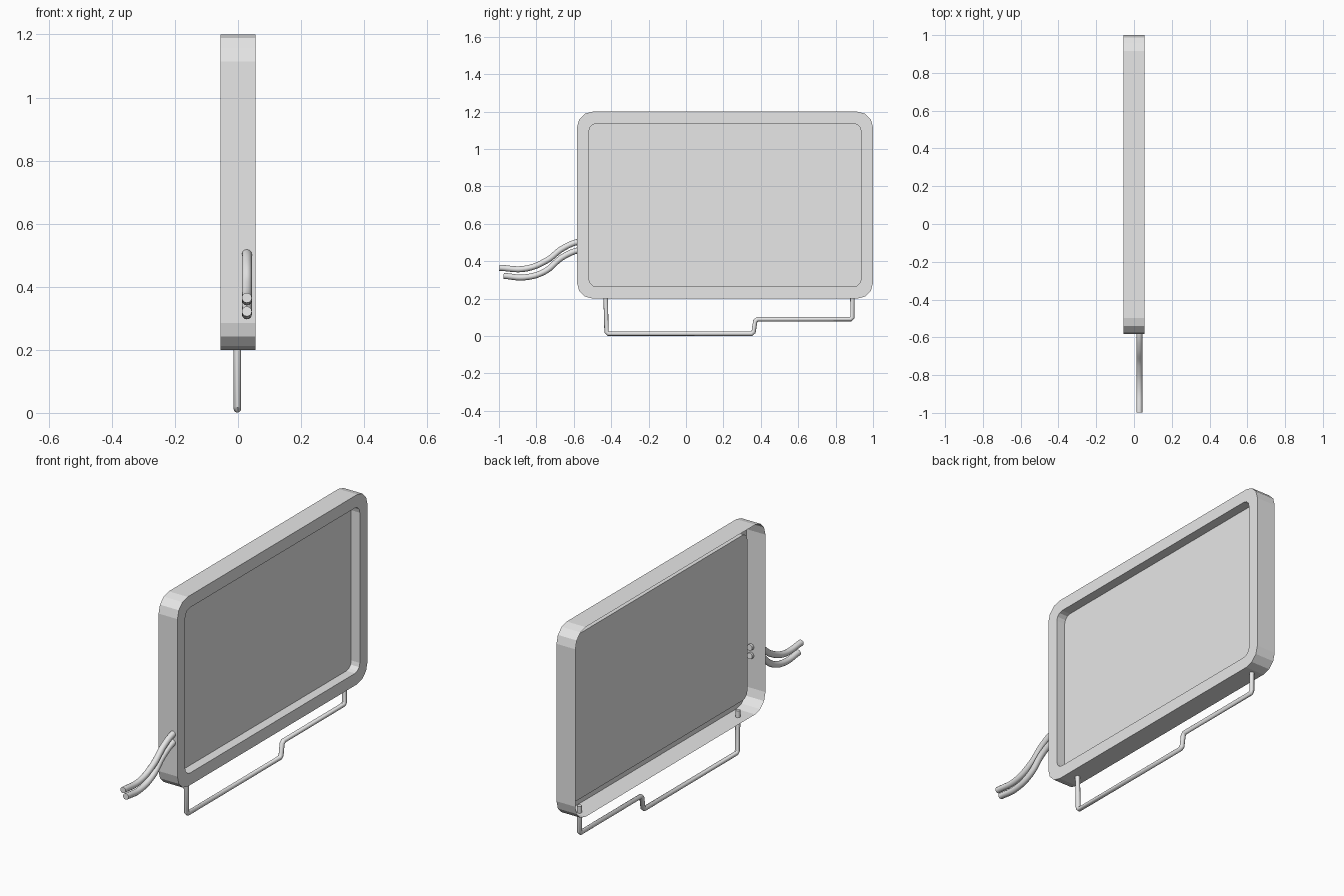
import bpy, bmesh, math

if "Cube" in bpy.data.objects:
    bpy.data.objects.remove(bpy.data.objects["Cube"], do_unlink=True)

grey = bpy.data.materials.new("plain grey")
grey.use_nodes = True
grey.diffuse_color = (0.8, 0.8, 0.8, 1)
grey.node_tree.nodes["Principled BSDF"].inputs["Base Color"].default_value = grey.diffuse_color


def rounded_ring(bm, x, inset, radius, steps=3):
    """Vertices of a rounded rectangle in the plane x, counter-clockwise from +x."""
    y0, y1, z0, z1 = -0.583 + inset, 1.0 - inset, 0.2 + inset, 1.2 - inset
    centres = [(y1 - radius, z1 - radius), (y0 + radius, z1 - radius),
               (y0 + radius, z0 + radius), (y1 - radius, z0 + radius)]
    ring = []
    for corner, (cy, cz) in enumerate(centres):
        for s in range(steps + 1):
            a = math.pi / 2 * (corner + s / steps)
            ring.append(bm.verts.new((x, cy + radius * math.cos(a), cz + radius * math.sin(a))))
    return ring


def finish_mesh(bm, name):
    mesh = bpy.data.meshes.new(name)
    bm.to_mesh(mesh)
    bm.free()
    mesh.materials.append(grey)
    obj = bpy.data.objects.new(name, mesh)
    bpy.context.collection.objects.link(obj)


def tube(name, x, points, radius, kind):
    """Round tube through (y, z) points."""
    curve = bpy.data.curves.new(name, "CURVE")
    curve.dimensions = "3D"
    curve.bevel_depth = radius
    curve.bevel_resolution = 4
    curve.resolution_u = 8
    curve.use_fill_caps = True
    curve.materials.append(grey)
    spline = curve.splines.new(kind)
    if kind == "BEZIER":
        spline.bezier_points.add(len(points) - 1)
        for p, (y, z) in zip(spline.bezier_points, points):
            p.co = (x, y, z)
            p.handle_left_type = p.handle_right_type = "AUTO"
    else:
        spline.points.add(len(points) - 1)
        for p, (y, z) in zip(spline.points, points):
            p.co = (x, y, z, 1)
    obj = bpy.data.objects.new(name, curve)
    bpy.context.collection.objects.link(obj)
    bpy.ops.object.select_all(action="DESELECT")
    obj.select_set(True)
    bpy.context.view_layer.objects.active = obj
    bpy.ops.object.convert(target="MESH")
    bpy.ops.object.shade_smooth_by_angle(angle=math.radians(40))


def soften(points, cut):
    """Cut each inner corner of a path into two close points."""
    path = [points[0]]
    for before, here, after in zip(points, points[1:], points[2:]):
        for other in (before, after):
            t = cut / math.dist(here, other)
            path.append(tuple(h + (o - h) * t for h, o in zip(here, other)))
    return path + [points[-1]]


# Housing: thin open-backed shell with a recessed front opening
FRONT, BACK, RECESS, BORDER = 0.055, -0.055, 0.005, 0.064
bm = bmesh.new()
rings = [rounded_ring(bm, BACK, 0, 0.085), rounded_ring(bm, FRONT, 0, 0.085),
         rounded_ring(bm, FRONT, BORDER, 0.04), rounded_ring(bm, RECESS, BORDER, 0.04)]
for a, b in zip(rings, rings[1:]):
    for i in range(len(a)):
        j = (i + 1) % len(a)
        bm.faces.new((a[i], a[j], b[j], b[i]))
finish_mesh(bm, "housing")

# Panel closing the recess
bm = bmesh.new()
bm.faces.new(rounded_ring(bm, RECESS, BORDER, 0.04))
finish_mesh(bm, "recessed_panel")

# Bent wire stand below the housing
stand = [(-0.43, 0.235), (-0.425, 0.0125), (0.36, 0.0125),
         (0.372, 0.09), (0.89, 0.09), (0.89, 0.235)]
tube("wire_stand", -0.002, soften(stand, 0.01), 0.0122, "POLY")

# Two cables leaving the front end
tube("upper_cable", 0.028, [(-0.998, 0.365), (-0.86, 0.36), (-0.745, 0.404),
                            (-0.66, 0.468), (-0.583, 0.502), (-0.568, 0.503)], 0.016, "BEZIER")
tube("lower_cable", 0.028, [(-0.975, 0.322), (-0.86, 0.314), (-0.754, 0.346),
                            (-0.663, 0.42), (-0.583, 0.457), (-0.568, 0.459)], 0.016, "BEZIER")
